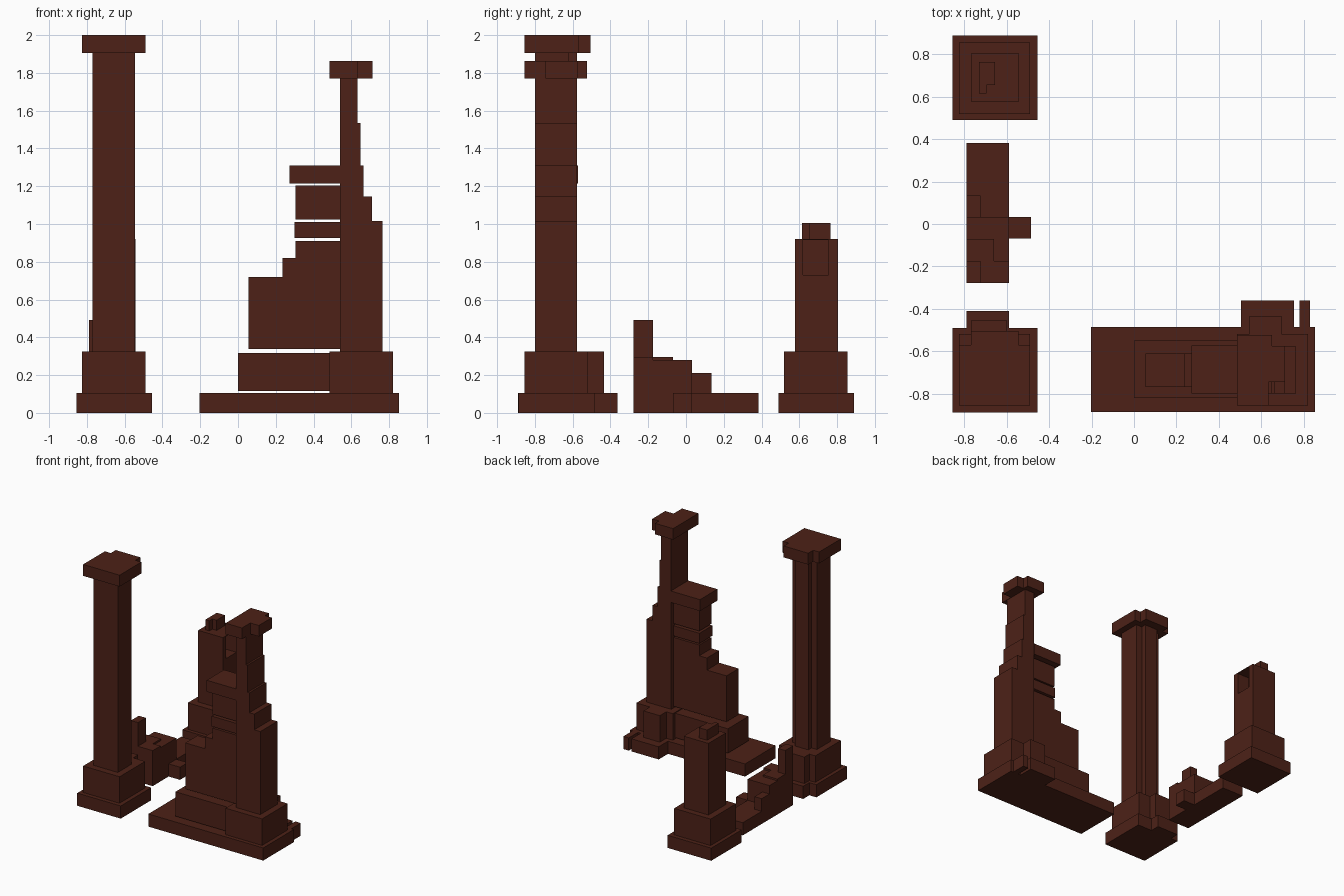
import bpy, bmesh

stone = bpy.data.materials.new("dark_stone")
stone.diffuse_color = (0.075, 0.0155, 0.0085, 1)


def prism(name, outline, z0, z1):
    """Extrude a plan outline (x, y points) from z0 to z1."""
    bm = bmesh.new()
    face = bm.faces.new([bm.verts.new((x, y, z0)) for x, y in outline])
    top = bmesh.ops.extrude_face_region(bm, geom=[face])["geom"]
    bmesh.ops.translate(bm, vec=(0, 0, z1 - z0),
                        verts=[g for g in top if isinstance(g, bmesh.types.BMVert)])
    bmesh.ops.recalc_face_normals(bm, faces=bm.faces)
    mesh = bpy.data.meshes.new(name)
    bm.to_mesh(mesh)
    bm.free()
    mesh.materials.append(stone)
    ob = bpy.data.objects.new(name, mesh)
    bpy.context.collection.objects.link(ob)
    return ob


def box(name, x0, x1, y0, y1, z0, z1):
    return prism(name, [(x0, y0), (x1, y0), (x1, y1), (x0, y1)], z0, z1)


def ribbed(name, x0, x1, y0, y1, rx0, rx1, ry, z0, z1):
    """Rectangle with a rib standing out of its back side."""
    return prism(name, [(x0, y0), (x1, y0), (x1, y1), (rx1, y1), (rx1, ry),
                        (rx0, ry), (rx0, y1), (x0, y1)], z0, z1)


# Tall front left pillar with a rib along its back
ribbed("tall_pillar_plinth", -.855, -.455, -.89, -.49, -.79, -.59, -.41, 0, .105)
ribbed("tall_pillar_base", -.825, -.49, -.855, -.52, -.77, -.60, -.455, .105, .325)
ribbed("tall_pillar_shaft", -.77, -.545, -.80, -.62, -.72, -.60, -.577, .325, 1.905)
ribbed("tall_pillar_cap", -.825, -.49, -.855, -.57, -.77, -.545, -.505, 1.905, 2.0)

# Short back left pillar, with a socket in its right face
box("short_pillar_plinth", -.855, -.455, .49, .89, 0, .105)
box("short_pillar_base", -.825, -.49, .52, .855, .105, .325)
box("short_pillar_shaft", -.77, -.543, .577, .805, .325, .73)
prism("short_pillar_socket", [(-.77, .577), (-.543, .577), (-.543, .62), (-.655, .62),
                              (-.655, .755), (-.543, .755), (-.543, .805), (-.77, .805)], .73, .914)
box("short_pillar_top", -.77, -.543, .577, .805, .914, .92)
prism("short_pillar_stub", [(-.73, .615), (-.695, .615), (-.695, .655), (-.655, .655),
                            (-.655, .765), (-.73, .765)], .92, 1.005)

# Crumbled low wall on the left side
prism("low_wall_footing", [(-.79, -.278), (-.59, -.278), (-.59, -.068), (-.485, -.068),
                           (-.485, .033), (-.59, .033), (-.59, .383), (-.79, .383)], 0, .105)
box("low_wall_course", -.79, -.59, -.278, .033, .105, .28)
prism("low_wall_ledge", [(-.79, -.278), (-.59, -.278), (-.59, -.175), (-.66, -.175),
                         (-.66, -.07), (-.79, -.07)], .28, .295)
box("low_wall_high_stone", -.79, -.725, -.278, -.175, .295, .492)
box("low_wall_small_stone", -.79, -.725, .033, .135, .105, .21)

# Broken right pillar: footing, base, shaft stepping inward, broken cap
ribbed("ruin_plinth", -.203, .853, -.887, -.485, .505, .755, -.362, 0, .105)
box("ruin_plinth_chip", .78, .83, -.485, -.362, 0, .105)
ribbed("ruin_base", .485, .82, -.855, -.52, .545, .695, -.435, .105, .325)
levels = [(.325, .765), (1.015, .71), (1.145, .665), (1.31, .648), (1.535, .632), (1.77, 0)]
for i in range(5):
    box(f"ruin_shaft_{i + 1}", .54, levels[i][1], -.80, -.577, levels[i][0], levels[i + 1][0])
prism("ruin_cap", [(.485, -.855), (.635, -.855), (.635, -.745), (.713, -.745),
                   (.713, -.575), (.65, -.575), (.65, -.523), (.485, -.523)], 1.77, 1.862)

# Wall courses left of the broken pillar, with thin open joints
courses = [(0, .485, -.82, -.55, .115, .318), (.055, .54, -.77, -.61, .338, .72),
           (.235, .54, -.77, -.61, .72, .82), (.305, .54, -.77, -.61, .82, .91),
           (.30, .54, -.775, -.605, .925, 1.01), (.305, .54, -.77, -.61, 1.025, 1.205),
           (.272, .54, -.80, -.572, 1.215, 1.31)]
for i, c in enumerate(courses):
    box(f"ruin_wall_course_{i + 1}", *c)
